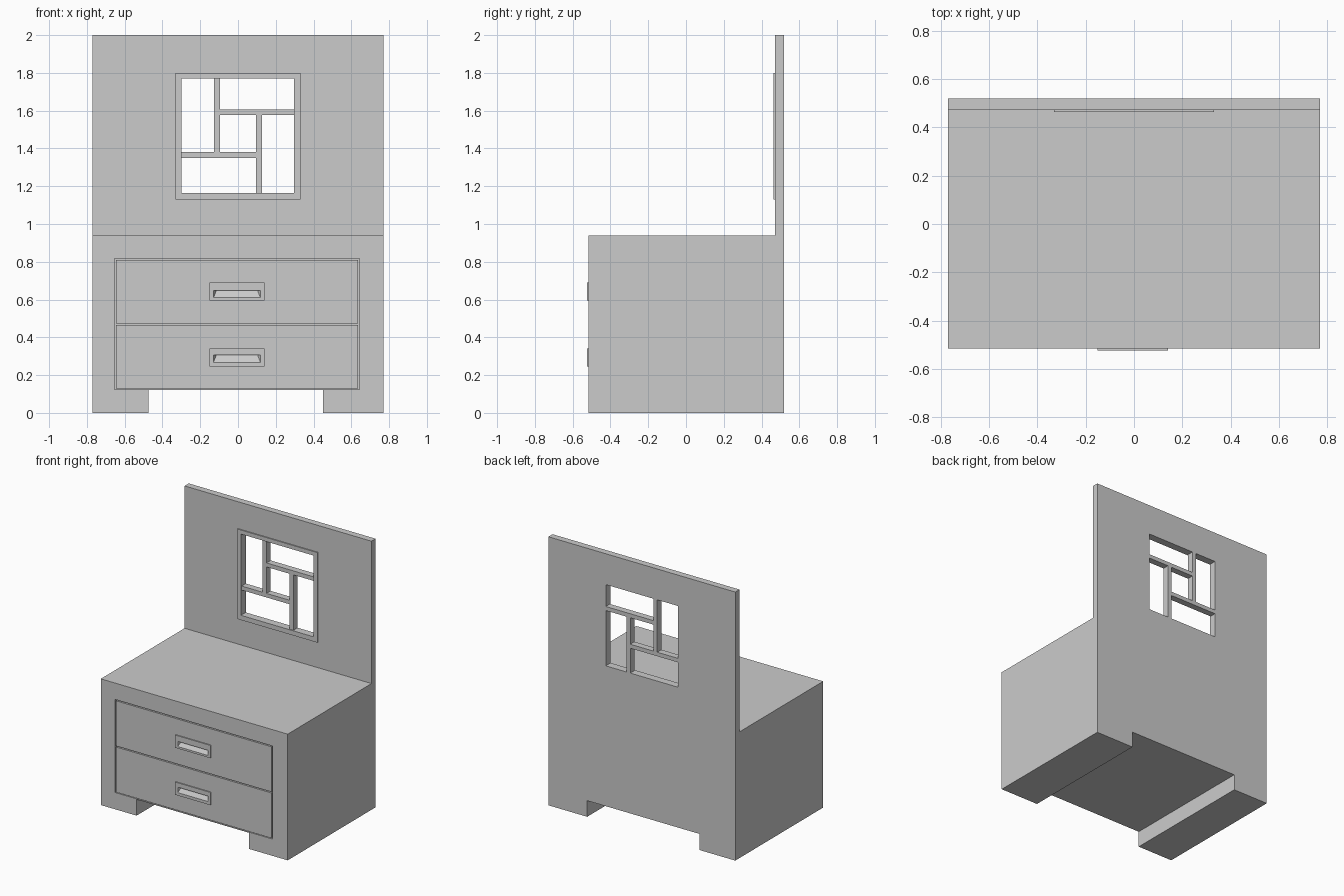
import bpy
import bmesh
from itertools import product

old = bpy.data.objects.get("Cube")
if old:
    bpy.data.objects.remove(old, do_unlink=True)

grey = bpy.data.materials.new("plain grey")
grey.use_nodes = True
colour = (0.6, 0.6, 0.6, 1)
grey.diffuse_color = colour
grey.node_tree.nodes["Principled BSDF"].inputs["Base Color"].default_value = colour


def finish(name, bm):
    bmesh.ops.recalc_face_normals(bm, faces=bm.faces)
    mesh = bpy.data.meshes.new(name)
    bm.to_mesh(mesh)
    bm.free()
    mesh.materials.append(grey)
    ob = bpy.data.objects.new(name, mesh)
    bpy.context.collection.objects.link(ob)
    return ob


def box(name, x, y, z, tip=()):
    """Box from three ranges; extra tip points pull it out into a wedge."""
    bm = bmesh.new()
    for p in list(product(x, y, z)) + list(tip):
        bm.verts.new(p)
    bmesh.ops.convex_hull(bm, input=bm.verts[:])
    bmesh.ops.dissolve_limit(bm, angle_limit=0.01, verts=bm.verts[:], edges=bm.edges[:])
    return finish(name, bm)


def extrude_side_profile(name, points, x):
    bm = bmesh.new()
    face = bm.faces.new([bm.verts.new((x[0], y, z)) for y, z in points])
    new = bmesh.ops.extrude_face_region(bm, geom=[face])["geom"]
    for v in new:
        if isinstance(v, bmesh.types.BMVert):
            v.co.x = x[1]
    return finish(name, bm)


def cut(cutter, *targets):
    """Subtract the cutter from each target, then discard it."""
    cutter.hide_render = True
    for ob in targets:
        mod = ob.modifiers.new("cut", "BOOLEAN")
        mod.operation = "DIFFERENCE"
        mod.solver = "EXACT"
        mod.object = cutter
        bpy.context.view_layer.objects.active = ob
        bpy.ops.object.modifier_apply(modifier=mod.name)
    bpy.data.objects.remove(cutter, do_unlink=True)


FRONT, PANEL, BACK = -0.515, 0.471, 0.52
HALF, SEAT = 0.77, 0.94

# Cabinet and tall back panel as one L-shaped solid
body = extrude_side_profile(
    "cabinet_and_back",
    [(FRONT, 0), (BACK, 0), (BACK, 2), (PANEL, 2), (PANEL, SEAT), (FRONT, SEAT)],
    (-HALF, HALF))

# Open space between the two skid feet
cut(box("foot_gap", (-0.475, 0.45), (-1, 1), (-0.5, 0.12)), body)

# Shallow recess that leaves a thin groove round the drawers
cut(box("drawer_recess", (-0.653, 0.643), (-1, FRONT + 0.03), (0.125, 0.818)), body)

# Window opening with a thin surround on the front
surround = box("window_surround", (-0.33, 0.33), (0.463, PANEL), (1.13, 1.8))
cut(box("window_hole", (-0.3, 0.297), (0.4, 0.6), (1.165, 1.77)), body, surround)

# Pinwheel window bars
bars = {
    "upper_upright": ((-0.127, -0.095), (1.35, 1.77)),
    "upper_rail": ((-0.095, 0.297), (1.577, 1.607)),
    "lower_upright": ((0.095, 0.127), (1.165, 1.577)),
    "lower_rail": ((-0.3, 0.095), (1.35, 1.38)),
}
for name, (x, z) in bars.items():
    box("window_" + name, x, (PANEL, BACK), z)

# Drawers, each with a raised handle plate and a sloping finger pull
for name, z, plate_z, pull_z in (
        ("lower", (0.13, 0.466), (0.245, 0.34), (0.267, 0.307)),
        ("upper", (0.474, 0.81), (0.595, 0.69), (0.61, 0.648))):
    drawer = box(name + "_drawer", (-0.645, 0.635), (FRONT, FRONT + 0.03), z)
    plate = box(name + "_handle_plate", (-0.151, 0.14), (FRONT - 0.008, FRONT), plate_z)
    tips = [(x, FRONT + 0.02, pull_z[1]) for x in (-0.114, 0.103)]
    pull = box("finger_pull", (-0.13, 0.119), (-0.6, FRONT - 0.008), pull_z, tips)
    cut(pull, drawer, plate)
